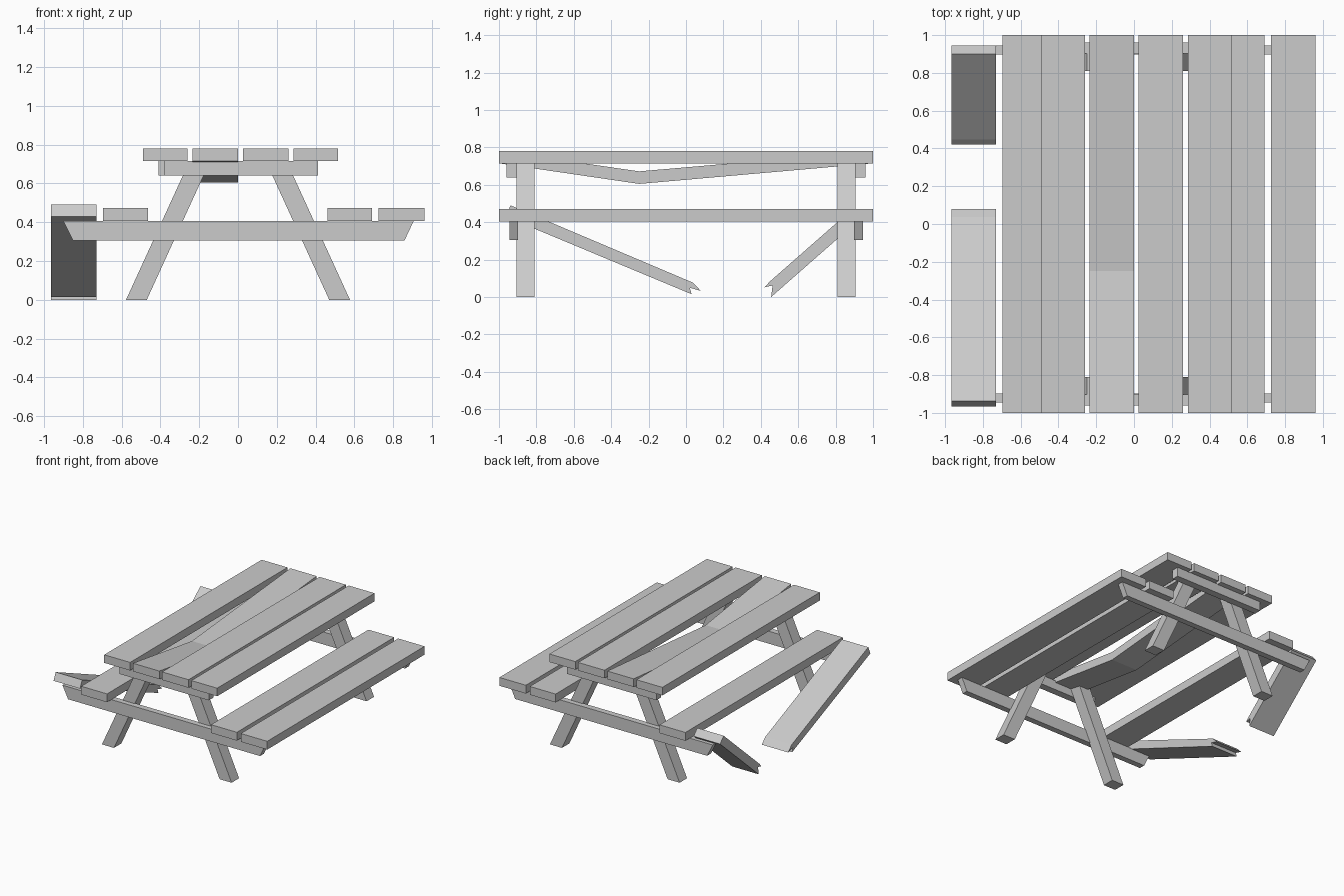
import bpy, bmesh

if "Cube" in bpy.data.objects:
    bpy.data.objects.remove(bpy.data.objects["Cube"])


def prism(name, profile, axis, a, b):
    """Extrude a 2D profile between a and b: axis 'x' takes (y, z), axis 'y' takes (x, z)."""
    bm = bmesh.new()
    place = (lambda u, v: (a, u, v)) if axis == 'x' else (lambda u, v: (u, a, v))
    face = bm.faces.new([bm.verts.new(place(u, v)) for u, v in profile])
    ext = bmesh.ops.extrude_face_region(bm, geom=[face])
    moved = [g for g in ext['geom'] if isinstance(g, bmesh.types.BMVert)]
    vec = (b - a, 0, 0) if axis == 'x' else (0, b - a, 0)
    bmesh.ops.translate(bm, verts=moved, vec=vec)
    bmesh.ops.recalc_face_normals(bm, faces=bm.faces)
    me = bpy.data.meshes.new(name)
    bm.to_mesh(me)
    bm.free()
    ob = bpy.data.objects.new(name, me)
    bpy.context.collection.objects.link(ob)
    return ob


def plank(name, x0, x1, z0, z1):
    return prism(name, [(-1, z0), (1, z0), (1, z1), (-1, z1)], 'x', x0, x1)


# Straight table top planks
for i, (x0, x1) in enumerate([(-.49, -.26), (.025, .26), (.285, .515)]):
    plank(f"top_plank_{i + 1}", x0, x1, .715, .78)

# Sagging table top plank
prism("sagging_top_plank", [(-1, .715), (-.25, .605), (1, .715),
                            (1, .78), (-.25, .672), (-1, .78)], 'x', -.235, 0)

# Intact seat planks
for i, (x0, x1) in enumerate([(-.695, -.465), (.46, .69), (.725, .96)]):
    plank(f"seat_plank_{i + 1}", x0, x1, .405, .472)

# Snapped outer seat plank: two halves with jagged ends
prism("broken_seat_front", [(-.965, .43), (.03, .015), (.02, .05),
                            (.08, .032), (.037, .077), (-.938, .49)], 'x', -.965, -.73)
prism("broken_seat_back", [(.945, .43), (.455, 0), (.463, .062),
                           (.42, .052), (.447, .082), (.90, .48)], 'x', -.965, -.73)

for side, s, shift in (("front", -1, .015), ("back", 1, -.012)):
    # Beam under the seats
    prism(f"{side}_seat_beam", [(-.85, .305), (.858, .305), (.905, .405), (-.90, .405)],
          'y', s * .897, s * .945)
    # Beam under the table top
    prism(f"{side}_top_beam", [(-.397 + shift, .64), (.398 + shift, .64),
                               (.398 + shift, .715), (-.397 + shift, .715)],
          'y', s * .903, s * .961)
    # Splayed legs, cut level at the floor
    for hand, m in (("left", -1), ("right", 1)):
        prism(f"{side}_{hand}_leg", [(m * .47, 0), (m * .577, 0),
                                     (m * .25, .715), (m * .143, .715)],
              'y', s * .81, s * .905)
